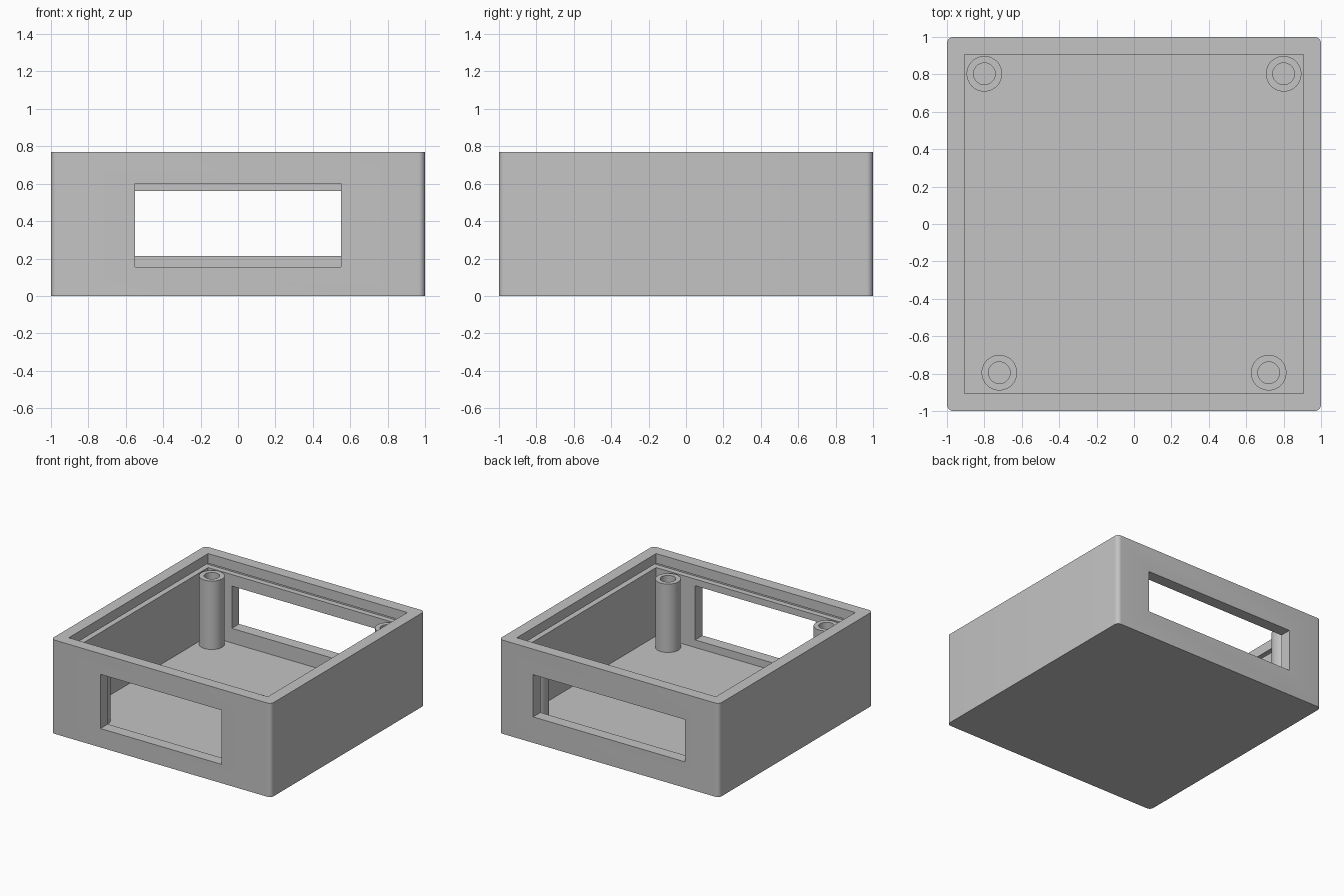
import bpy, bmesh, math

if "Cube" in bpy.data.objects:
    bpy.data.objects.remove(bpy.data.objects["Cube"])

HEIGHT, FLOOR = 0.77, 0.093
INNER = 0.905              # half width of the cavity
LEDGE, LIP = 0.655, 0.69   # bottom and top of the lid groove

grey = bpy.data.materials.new("light_grey")
grey.diffuse_color = (0.55, 0.55, 0.55, 1)
grey.use_nodes = True
grey.node_tree.nodes["Principled BSDF"].inputs["Base Color"].default_value = grey.diffuse_color


def add_object(name, bm):
    bmesh.ops.recalc_face_normals(bm, faces=bm.faces)
    mesh = bpy.data.meshes.new(name)
    bm.to_mesh(mesh)
    bm.free()
    mesh.materials.append(grey)
    obj = bpy.data.objects.new(name, mesh)
    bpy.context.collection.objects.link(obj)
    return obj


def select(obj):
    bpy.ops.object.select_all(action='DESELECT')
    obj.select_set(True)
    bpy.context.view_layer.objects.active = obj


def box(name, lo, hi, corner=0):
    bm = bmesh.new()
    bmesh.ops.create_cube(bm, size=1)
    for v in bm.verts:
        v.co = [(a + b) / 2 + c * (b - a) for a, b, c in zip(lo, hi, v.co)]
    if corner:
        upright = [e for e in bm.edges
                   if abs(e.verts[0].co.z - e.verts[1].co.z) > 0.1]
        bmesh.ops.bevel(bm, geom=upright, offset=corner, segments=8,
                        profile=0.5, affect='EDGES')
    return add_object(name, bm)


def cut(obj, lo, hi):
    cutter = box("cutter", lo, hi)
    cutter.hide_render = True
    mod = obj.modifiers.new("cut", 'BOOLEAN')
    mod.operation, mod.solver, mod.object = 'DIFFERENCE', 'EXACT', cutter
    select(obj)
    bpy.ops.object.modifier_apply(modifier=mod.name)
    bpy.data.objects.remove(cutter, do_unlink=True)


def post(name, x, y, outer=0.095, inner=0.058, sides=48):
    # hollow screw post: closed square profile spun around its axis
    bm = bmesh.new()
    profile = [(inner, FLOOR), (outer, FLOOR), (outer, LEDGE), (inner, LEDGE)]
    rings = []
    for i in range(sides):
        a = 2 * math.pi * i / sides
        rings.append([bm.verts.new((x + r * math.cos(a), y + r * math.sin(a), z))
                      for r, z in profile])
    for i in range(sides):
        p, q = rings[i], rings[(i + 1) % sides]
        for k in range(4):
            n = (k + 1) % 4
            bm.faces.new((p[k], q[k], q[n], p[n]))
    return add_object(name, bm)


# Open case with rounded upright corners
case = box("case", (-1, -1, 0), (1, 1, HEIGHT), corner=0.035)
cut(case, (-INNER, -INNER, FLOOR), (INNER, INNER, HEIGHT + 0.2))   # cavity
g = INNER + 0.045
cut(case, (-g, -g, LEDGE), (g, g, LIP))                            # lid groove
cut(case, (-0.55, -1.2, 0.155), (0.55, -0.7, 0.60))                # front window
cut(case, (-0.69, 0.7, 0.213), (0.69, 1.2, 0.56))                  # back window

# Four screw posts, the front pair set closer together
parts = [case]
for side, s in (("left", -1), ("right", 1)):
    parts.append(post("back_post_" + side, s * 0.80, 0.803))
    parts.append(post("front_post_" + side, s * 0.72, -0.795))

for obj in parts:
    select(obj)
    bpy.ops.object.shade_smooth_by_angle(angle=math.radians(30))
